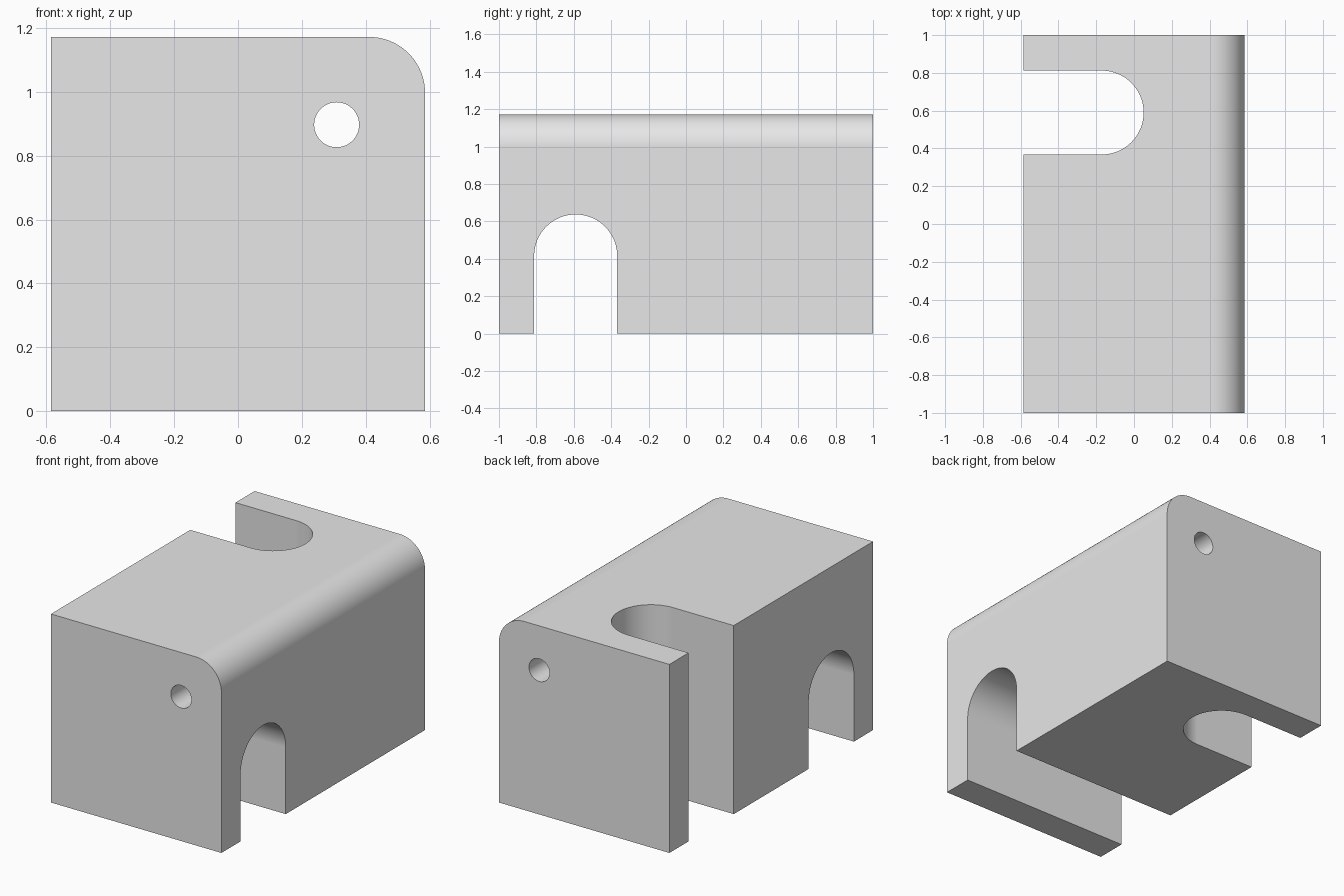
import bpy, bmesh
from math import pi, sin, cos
from mathutils import Vector

cube = bpy.data.objects.get("Cube")
if cube:
    bpy.data.objects.remove(cube, do_unlink=True)

HALF = 0.586           # half width in x
TOP = 2 * HALF         # height
FILLET = 0.175         # rounded long edge
SLOT_R = 0.222         # slot half width
SLOT_Y = 0.59          # slot distance from the middle
SLOT_DEPTH = 0.415     # straight part of a slot

grey = bpy.data.materials.new("light grey")
grey.use_nodes = True
grey.diffuse_color = (0.8, 0.8, 0.8, 1)
grey.node_tree.nodes["Principled BSDF"].inputs["Base Color"].default_value = (0.8, 0.8, 0.8, 1)


def arc(cx, cy, r, start, end, steps):
    return [(cx + r * cos(start + (end - start) * i / steps),
             cy + r * sin(start + (end - start) * i / steps)) for i in range(steps + 1)]


def prism(name, profile, place, sweep):
    """Extrude a flat profile, placed in space by a rule, along a vector."""
    bm = bmesh.new()
    face = bm.faces.new([bm.verts.new(place(u, v)) for u, v in profile])
    side = bmesh.ops.extrude_face_region(bm, geom=[face])["geom"]
    moved = [g for g in side if isinstance(g, bmesh.types.BMVert)]
    bmesh.ops.translate(bm, verts=moved, vec=Vector(sweep))
    bmesh.ops.recalc_face_normals(bm, faces=bm.faces)
    mesh = bpy.data.meshes.new(name)
    bm.to_mesh(mesh)
    bm.free()
    mesh.materials.append(grey)
    obj = bpy.data.objects.new(name, mesh)
    bpy.context.collection.objects.link(obj)
    return obj


# Block with one rounded long edge
outline = [(-HALF, TOP), (-HALF, 0), (HALF, 0)]
outline += arc(HALF - FILLET, TOP - FILLET, FILLET, 0, pi / 2, 24)
block = prism("slotted_block", outline, lambda u, v: (u, -1, v), (0, 2, 0))

# Round-ended slots and the through hole
slot = [(-SLOT_R, -0.2), (SLOT_R, -0.2)] + arc(0, SLOT_DEPTH, SLOT_R, 0, pi, 48)
hole = arc(0.309, 0.897, 0.0705, 0, 2 * pi, 48)[:-1]
cutters = [
    prism("side_slot_cutter", slot, lambda u, v: (-1, u - SLOT_Y, v), (2, 0, 0)),
    prism("vertical_slot_cutter", slot, lambda u, v: (v - HALF, u + SLOT_Y, -1), (0, 0, 3)),
    prism("hole_cutter", hole, lambda u, v: (u, -2, v), (0, 4, 0)),
]

bpy.ops.object.select_all(action='DESELECT')
block.select_set(True)
bpy.context.view_layer.objects.active = block
for cutter in cutters:
    cutter.hide_render = True
    cut = block.modifiers.new(cutter.name, 'BOOLEAN')
    cut.operation = 'DIFFERENCE'
    cut.solver = 'EXACT'
    cut.object = cutter
    bpy.ops.object.modifier_apply(modifier=cut.name)
    bpy.data.objects.remove(cutter, do_unlink=True)

# Smooth curved walls, crisp edges, flat planes
bpy.ops.object.shade_smooth_by_angle(angle=pi / 6)
weighted = block.modifiers.new("flat_planes", 'WEIGHTED_NORMAL')
weighted.keep_sharp = True
weighted.weight = 100
